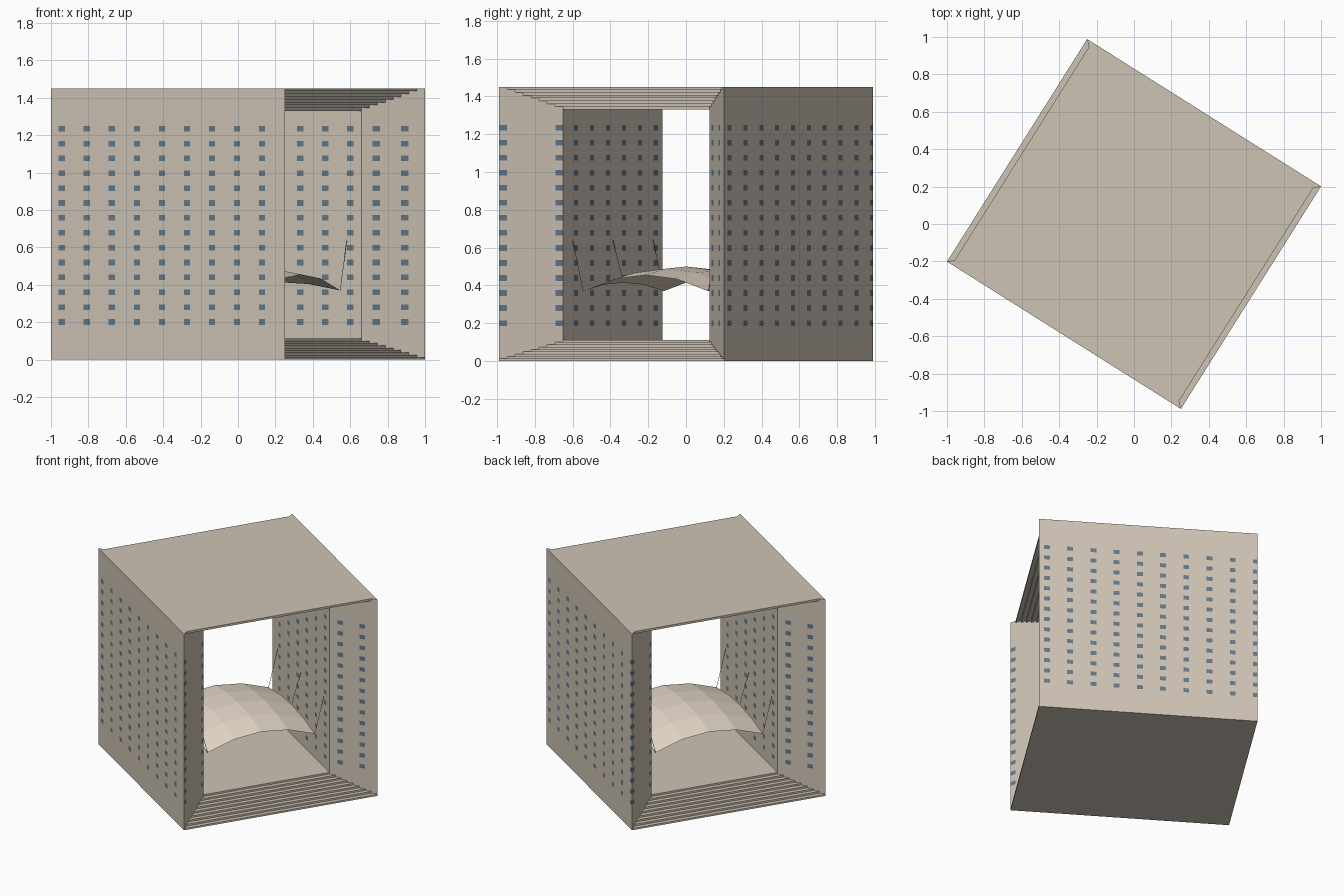
import bpy, bmesh, math
from mathutils import Vector

if "Cube" in bpy.data.objects:
    bpy.data.objects.remove(bpy.data.objects["Cube"])

ROT = -math.radians(32.2)          # building is turned on the site
L, W, H = 0.739, 0.703, 1.45       # half length, half width, height
CH = 0.246                         # chamfer depth at the open ends
A, B = L - CH, W - CH              # inner corner of the tunnel


def material(name, rgb):
    m = bpy.data.materials.new(name)
    m.diffuse_color = (*rgb, 1)
    m.use_nodes = True
    m.node_tree.nodes["Principled BSDF"].inputs["Base Color"].default_value = m.diffuse_color
    return m


STONE = material("stone", (0.62, 0.55, 0.46))
GLASS = material("glass", (0.12, 0.19, 0.26))
CLOTH = material("cloth", (0.80, 0.70, 0.59))
STEEL = material("steel", (0.15, 0.15, 0.15))


def add(name, bm, mat, fix=True):
    if fix:
        bmesh.ops.remove_doubles(bm, verts=bm.verts, dist=1e-5)
        bmesh.ops.dissolve_degenerate(bm, edges=bm.edges, dist=1e-5)
        bmesh.ops.recalc_face_normals(bm, faces=bm.faces)
    me = bpy.data.meshes.new(name)
    bm.to_mesh(me)
    bm.free()
    me.materials.append(mat)
    ob = bpy.data.objects.new(name, me)
    ob.rotation_euler.z = ROT
    bpy.context.collection.objects.link(ob)
    return ob


def loft(name, rings):
    """Skin a stack of (outline, z) rings and cap both ends."""
    bm = bmesh.new()
    vs = [[bm.verts.new((x, y, z)) for x, y in pts] for pts, z in rings]
    n = len(vs[0])
    for lo, hi in zip(vs, vs[1:]):
        for i in range(n):
            j = (i + 1) % n
            bm.faces.new((lo[i], lo[j], hi[j], hi[i]))
    bm.faces.new(vs[0][::-1])
    bm.faces.new(vs[-1])
    return add(name, bm, STONE)


# Side walls with splayed ends
for name, s in (("left_wall", 1), ("right_wall", -1)):
    outline = [(-L * s, -W * s), (L * s, -W * s), (A * s, -B * s), (-A * s, -B * s)]
    loft(name, [(outline, 0), (outline, H)])


# Stepped base and roof, fitted between the splayed walls
def outline(k):
    u, v = L - CH * k / 8, W - CH * k / 8
    return [(u, -v), (u, v), (A, B), (-A, B), (-u, v), (-u, -v), (-A, -B), (A, -B)]


def stepped(name, ks, z0, dz):
    rings = []
    for i, k in enumerate(ks):
        rings += [(outline(k), z0 + i * dz), (outline(k), z0 + (i + 1) * dz)]
    loft(name, rings)


stepped("stepped_base", range(9), 0, 0.0125)
stepped("stepped_roof", range(8, 0, -1), 1.33, 0.015)


# Window grids, laid just proud of each wall face
def windows(bm, p0, p1, side, columns):
    p0, p1 = Vector((*p0, 0)), Vector((*p1, 0))
    length = (p1 - p0).length
    d = (p1 - p0) / length
    off = Vector((d.y, -d.x, 0)) * side * 0.0015
    for c in columns:
        a, b = max(c - 0.02, 0), min(c + 0.02, length)
        for row in range(14):
            z = 0.201 + row * 0.0795
            quad = [(a, z - .015), (b, z - .015), (b, z + .015), (a, z + .015)]
            f = bm.faces.new([bm.verts.new(p0 + d * t + off + Vector((0, 0, h)))
                              for t, h in quad])
            if side < 0:
                f.normal_flip()


for name, s in (("left_windows", 1), ("right_windows", -1)):
    def P(x, y):
        return (x * s, y * s)
    bm = bmesh.new()
    outer = [0.07 + .158 * i for i in range(9)] if s > 0 else [0.054 + .157 * i for i in range(10)]
    windows(bm, P(-L, -W), P(L, -W), 1, outer)
    windows(bm, P(-A, -B), P(A, -B), -1, [0.07 + .158 * i for i in range(6)])
    windows(bm, P(A, B), P(L, W), 1, (0.08, 0.237))
    windows(bm, P(A, -B), P(L, -W), -1, (0.022, 0.325))
    add(name, bm, GLASS, fix=False)

# Arched fabric canopy hung inside the tunnel
CU, CV = 0.4, 0.39
bm = bmesh.new()
bmesh.ops.create_grid(bm, x_segments=4, y_segments=4, size=1)
for v in bm.verts:
    x, y = v.co.x, v.co.y
    v.co = (x * CU, y * CV, 0.37 + 0.085 * (1 - y * y) + 0.045 * (1 - x * x))
add("canopy", bm, CLOTH, fix=False)

# Cables from the canopy edges up to the walls
cu = bpy.data.curves.new("canopy_cables", "CURVE")
cu.dimensions = "3D"
cu.bevel_depth = 0.0015
cu.bevel_resolution = 0
for s in (-1, 1):
    for t in (-1, 0, 1):
        sp = cu.splines.new("POLY")
        sp.points.add(1)
        sp.points[0].co = (t * CU, s * CV, 0.37 + 0.045 * (1 - t * t), 1)
        sp.points[1].co = (t * CU, s * B, 0.64, 1)
cu.materials.append(STEEL)
ob = bpy.data.objects.new("canopy_cables", cu)
ob.rotation_euler.z = ROT
bpy.context.collection.objects.link(ob)
